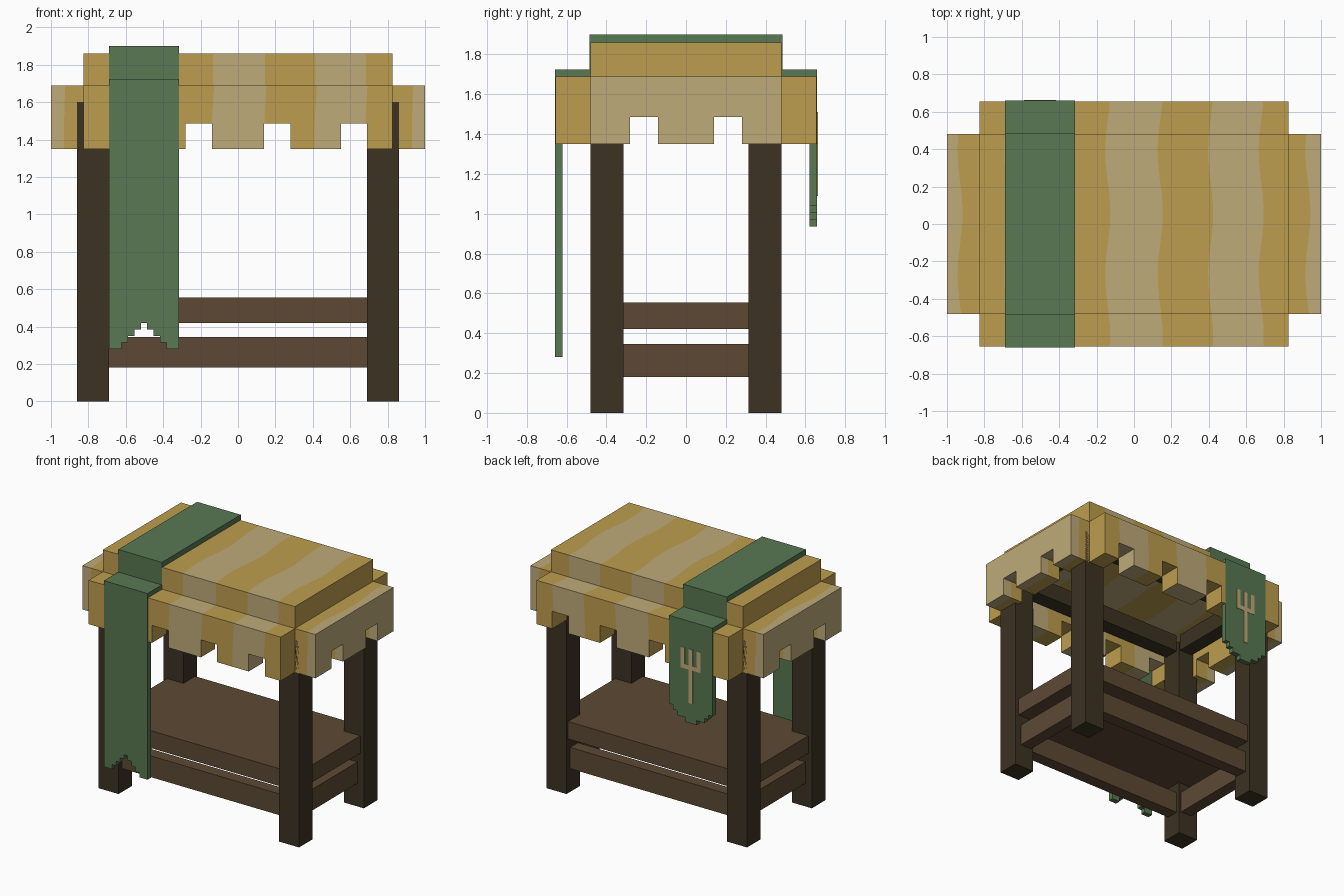
import bpy, bmesh, math
from mathutils import Vector

if "Cube" in bpy.data.objects:
    bpy.data.objects.remove(bpy.data.objects["Cube"], do_unlink=True)


def material(name, rgb):
    """Flat material from an 8-bit sRGB colour."""
    col = [((c / 255 + 0.055) / 1.055) ** 2.4 for c in rgb] + [1]
    m = bpy.data.materials.new(name)
    m.use_nodes = True
    m.diffuse_color = col
    bsdf = m.node_tree.nodes["Principled BSDF"]
    bsdf.inputs["Base Color"].default_value = col
    bsdf.inputs["Roughness"].default_value = 0.9
    return m


GOLD = material("gold cloth", (190, 157, 78))
TAN = material("tan cloth", (191, 171, 122))
GREEN = material("green cloth", (88, 120, 82))
DARK = material("dark wood", (60, 50, 34))
BROWN = material("brown wood", (93, 73, 52))


def add_box(bm, x, y, z):
    """Box from three (low, high) ranges."""
    verts = bmesh.ops.create_cube(bm, size=1)["verts"]
    for v in verts:
        v.co = Vector(r[0] if c < 0 else r[1] for c, r in zip(v.co, (x, y, z)))


def finish(bm, name, *mats):
    mesh = bpy.data.meshes.new(name)
    bm.to_mesh(mesh)
    bm.free()
    for m in mats:
        mesh.materials.append(m)
    ob = bpy.data.objects.new(name, mesh)
    bpy.context.collection.objects.link(ob)
    return ob


def boxes(name, mat, *ranges):
    bm = bmesh.new()
    for r in ranges:
        add_box(bm, *r)
    return finish(bm, name, mat)


def span(side, lo, hi):
    """Range on the chosen side of the centre."""
    return (lo, hi) if side > 0 else (-hi, -lo)


SIDES = (("left", 1), ("right", -1))
ENDS = (("front", -1), ("back", 1))
W, D = 0.825, 0.48            # half size of the cloth top
EDGE, DROP = 1.0, 0.655       # outer reach of the side and front skirts
HEM, NOTCH, STEP, TOP = 1.35, 1.485, 1.69, 1.86

# Legs
for en, ey in ENDS:
    for sn, sx in SIDES:
        boxes(f"{en}_{sn}_leg", DARK,
              (span(sx, 0.69, 0.86), span(ey, 0.315, D), (0, 1.6)))

# Hidden beams below the cloth
for en, ey in ENDS:
    boxes(f"{en}_top_beam", DARK, ((-0.69, 0.69), span(ey, 0.34, 0.46), (1.53, 1.66)))
for sn, sx in SIDES:
    boxes(f"{sn}_top_beam", DARK, (span(sx, 0.7, 0.81), (-0.315, 0.315), (1.53, 1.66)))

# Shelf with tongues reaching between the legs, and the rails below it
boxes("shelf", BROWN,
      ((-0.69, 0.69), (-0.46, 0.46), (0.42, 0.555)),
      ((-0.83, 0.83), (-0.315, 0.315), (0.42, 0.555)))
for en, ey in ENDS:
    boxes(f"{en}_rail", BROWN, ((-0.69, 0.69), span(ey, 0.34, 0.435), (0.18, 0.345)))
for sn, sx in SIDES:
    boxes(f"{sn}_rail", BROWN, (span(sx, 0.71, 0.805), (-0.315, 0.315), (0.18, 0.345)))

# Striped cloth: top block plus toothed skirts
STRIPES = (0.14, 0.41, 0.68, 0.93)


def striped(name, parts):
    bm = bmesh.new()
    for p in parts:
        add_box(bm, *p)

    def cut(point, normal):
        geom = bm.verts[:] + bm.edges[:] + bm.faces[:]
        bmesh.ops.bisect_plane(bm, geom=geom, plane_co=point, plane_no=normal, dist=1e-5)

    for s in STRIPES:
        cut((s, 0, 0), (1, 0, 0))
        cut((-s, 0, 0), (1, 0, 0))
    for i in range(-8, 9):
        cut((0, i * 0.08, 0), (0, 1, 0))
    for f in bm.faces:
        x = abs(f.calc_center_median().x)
        f.material_index = sum(x > s for s in STRIPES) % 2
    # gentle wave along the stripe borders, away from the teeth
    for v in bm.verts:
        if v.co.z > NOTCH + 0.01 and any(abs(abs(v.co.x) - s) < 1e-4 for s in STRIPES):
            v.co.x += 0.014 * math.sin(v.co.y * 9.5 + 1)
    return finish(bm, name, TAN, GOLD)


def teeth(half, gaps):
    """Ranges along a skirt that remain between mirrored gaps."""
    cuts = sorted([-half, half] + [s * g for gap in gaps for g in gap for s in (-1, 1)])
    return list(zip(cuts[::2], cuts[1::2]))


striped("cloth_top", [((-W, W), (-D, D), (STEP, TOP))])
for en, ey in ENDS:
    y = span(ey, D, DROP)
    striped(f"{en}_skirt", [((-W, W), y, (NOTCH, STEP))] +
            [(t, y, (HEM, NOTCH)) for t in teeth(W, ((0.14, 0.28), (0.55, 0.69)))])
for sn, sx in SIDES:
    x = span(sx, W, EDGE)
    striped(f"{sn}_skirt", [(x, (-D, D), (NOTCH, STEP))] +
            [(x, t, (HEM, NOTCH)) for t in teeth(D, ((0.14, 0.28),))])

# Green runner folded over the cloth
RX, OUT, PIX = (-0.69, -0.315), 0.004, 0.035
boxes("runner_top", GREEN, (RX, (-D - OUT, D + OUT), (TOP, 1.9)))
for en, ey in ENDS:
    boxes(f"{en}_runner_fold", GREEN,
          (RX, span(ey, D - 0.01, D + OUT), (STEP, TOP)),
          (RX, span(ey, D, DROP + OUT), (STEP, 1.725)))


def flap(name, side, bottom, steps):
    """Hanging end of the runner with a stepped hem."""
    y = span(side, 0.62, DROP + OUT)
    width = (RX[1] - RX[0]) / len(steps)
    body = bottom + PIX * max(steps)
    parts = [(RX, y, (body, 1.725))]
    for i, s in enumerate(steps):
        if PIX * s + bottom < body:
            x = RX[0] + i * width
            parts.append(((x, x + width), y, (bottom + PIX * s, body)))
    boxes(name, GREEN, *parts)


flap("front_flap", -1, 0.28, (0, 0, 1, 2, 3, 4, 3, 2, 1, 0, 0))
flap("back_flap", 1, 0.935, (3, 2, 1, 1, 0, 0, 0, 1, 1, 2, 3))

# Hay fork painted on the back flap
MID = sum(RX) / 2
FY = (DROP + OUT, DROP + OUT + 0.003)
boxes("fork_emblem", TAN,
      ((MID - 0.085, MID + 0.085), FY, (1.35, 1.385)),
      ((MID - 0.017, MID + 0.017), FY, (1.09, 1.35)),
      *[((MID + o - 0.017, MID + o + 0.017), FY, (1.385, 1.51)) for o in (-0.068, 0, 0.068)])
